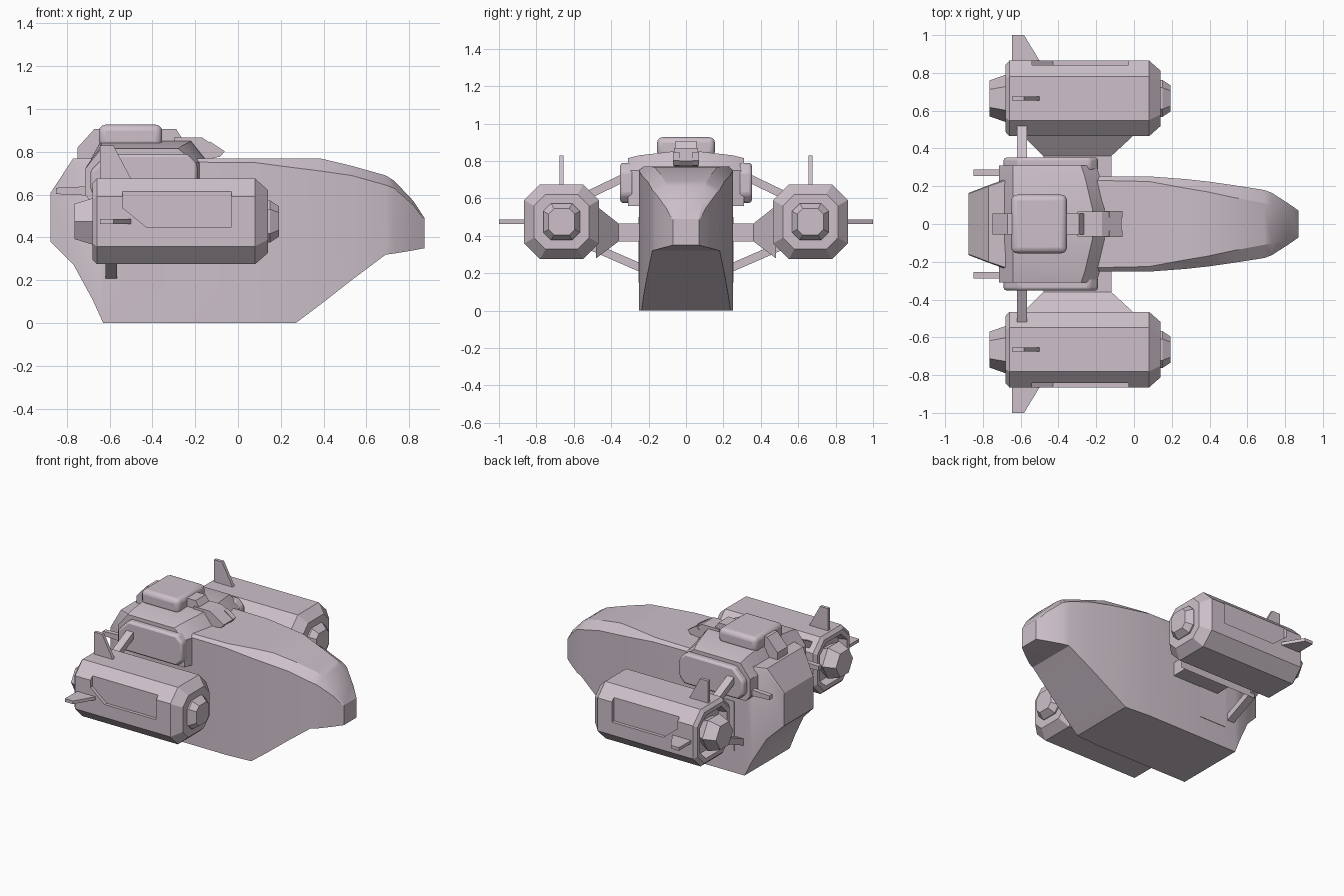
import bpy, bmesh, math
from mathutils import Vector

if "Cube" in bpy.data.objects:
    bpy.data.objects.remove(bpy.data.objects["Cube"], do_unlink=True)

paint = bpy.data.materials.new("pale_mauve_grey")
paint.use_nodes = True
COLOUR = (0.61, 0.53, 0.59, 1)
paint.diffuse_color = COLOUR
paint.node_tree.nodes["Principled BSDF"].inputs["Base Color"].default_value = COLOUR


def finish(name, bm, smooth=True, bevel=0, segments=2):
    bmesh.ops.recalc_face_normals(bm, faces=bm.faces)
    mesh = bpy.data.meshes.new(name)
    bm.to_mesh(mesh)
    bm.free()
    mesh.materials.append(paint)
    ob = bpy.data.objects.new(name, mesh)
    bpy.context.collection.objects.link(ob)
    if bevel:
        mod = ob.modifiers.new("bevel", 'BEVEL')
        mod.width, mod.segments = bevel, segments
        mod.limit_method = 'ANGLE'
    if smooth:
        bpy.ops.object.select_all(action='DESELECT')
        ob.select_set(True)
        bpy.context.view_layer.objects.active = ob
        bpy.ops.object.shade_smooth_by_angle(angle=math.radians(25))
    return ob


def loft(name, rings, **kw):
    """Skin a list of matching point rings and cap both ends."""
    bm = bmesh.new()
    loops = [[bm.verts.new(p) for p in ring] for ring in rings]
    n = len(loops[0])
    for a, b in zip(loops, loops[1:]):
        for i in range(n):
            j = (i + 1) % n
            bm.faces.new((a[i], a[j], b[j], b[i]))
    bm.faces.new(loops[0])
    bm.faces.new(loops[-1])
    bmesh.ops.remove_doubles(bm, verts=bm.verts, dist=0.0005)
    return finish(name, bm, **kw)


def side_plate(name, profile, y0, y1, **kw):
    """Extrude an (x, z) profile along y."""
    return loft(name, [[(x, y, z) for x, z in profile] for y in (y0, y1)], **kw)


def box(name, lo, hi, **kw):
    profile = [(lo[0], lo[2]), (hi[0], lo[2]), (hi[0], hi[2]), (lo[0], hi[2])]
    return side_plate(name, profile, lo[1], hi[1], **kw)


def octagon(x, h, y, z=0.475, cut=0.42):
    c = h * (1 - cut)
    pts = [(h, -c), (h, c), (c, h), (-c, h), (-h, c), (-h, -c), (-c, -h), (c, -h)]
    return [(x, y + a, z + b) for a, b in pts]


# Hull: x, half width, bottom, shoulder height, top half width, top
stations = [
    (-.875, .165, .38, .60, .16, .61),
    (-.77, .205, .275, .755, .20, .77),
    (-.68, .238, .11, .755, .23, .77),
    (-.63, .25, 0, .755, .24, .77),
    (.08, .252, 0, .75, .225, .77),
    (.27, .238, 0, .725, .19, .77),
    (.39, .225, .09, .71, .17, .768),
    (.53, .205, .2, .69, .14, .735),
    (.69, .18, .32, .645, .11, .69),
    (.73, .165, .325, .63, .1, .665),
    (.82, .107, .34, .55, .085, .57),
    (.872, .07, .35, .48, .068, .49)]
loft("hull", [[(x, -w, b), (x, w, b), (x, w, s), (x, tw, t), (x, -tw, t), (x, -w, s)]
              for x, w, b, s, tw, t in stations])

# Cabin: crowned block with a bowed front
cabin = []
for y, z_top, front in ((-.31, .815, -.2), (-.25, .83, -.18), (-.08, .85, -.14),
                        (.08, .85, -.14), (.25, .83, -.18), (.31, .815, -.2)):
    cabin.append([(-.68, y, .56), (front, y, .56), (front, y, .75),
                  (front - .08, y, z_top), (-.64, y, z_top), (-.715, y, .72), (-.715, y, .6)])
loft("cabin", cabin)

# Roof dome, spine band and sighting arm
box("roof_dome", (-.65, -.155, .82), (-.355, .155, .927), bevel=.03, segments=3)
side_plate("spine_band", [(-.75, .76), (-.75, .82), (-.67, .908), (-.29, .908),
                          (-.265, .87), (-.265, .8)], -.056, .056)
side_plate("front_arm", [(-.3, .8), (-.3, .868), (-.17, .868), (-.065, .8),
                         (-.085, .778), (-.16, .76)], -.065, .065)
for s in (-1, 1):
    side_plate("arm_tip_rail", [(-.15, .825), (-.13, .848), (-.062, .803), (-.085, .775)],
               s * .035, s * .07, smooth=False)

pod_profile = [(-.69, .62), (-.65, .575), (-.23, .575), (-.19, .62),
               (-.19, .745), (-.235, .79), (-.61, .79), (-.69, .71)]
recess = [(-.54, .66), (-.54, .54), (-.43, .45), (-.03, .45), (-.03, .66)]

for s, side in ((-1, "right"), (1, "left")):
    cy = s * .665

    # Cabin side pods, rear rods and hull panel
    side_plate(side + "_cabin_pod", pod_profile, s * .28, s * .352, bevel=.015)
    side_plate(side + "_rear_rod", [(-.85, .603), (-.85, .632), (-.68, .64), (-.68, .595)],
               s * .255, s * .288, smooth=False)
    box(side + "_hull_panel", (-.55, s * .24, .15), (-.34, s * .254, .5), smooth=False)

    # Engine nacelle with a hollow rear rim
    nacelle = loft(side + "_nacelle", [octagon(x, h, cy) for x, h in (
        (-.62, .14), (-.68, .15), (-.68, .178), (-.66, .2), (.08, .2), (.14, .147))])
    cutter = side_plate(side + "_recess_cutter", recess, s * .842, s * .95, smooth=False)
    cutter.hide_render = True
    cutter.hide_viewport = True
    cutter.display_type = 'WIRE'
    cut = nacelle.modifiers.new("recess", 'BOOLEAN')
    cut.operation, cut.object, cut.solver = 'DIFFERENCE', cutter, 'EXACT'
    loft(side + "_front_hub", [octagon(x, h, cy) for x, h in (
        (.1, .098), (.15, .098), (.192, .07))], smooth=False)

    # Six-sided exhaust cone
    cone = []
    for x, r in ((-.61, .085), (-.68, .125), (-.765, .095)):
        cone.append([(x, cy + r * math.cos(k * math.pi / 3), .475 + r * math.sin(k * math.pi / 3))
                     for k in range(6)])
    loft(side + "_exhaust", cone, smooth=False)

    # Upright and outward fins
    for name, outward in (("_top_fin", Vector((0, 0, 1))), ("_side_fin", Vector((0, s, 0)))):
        across = Vector((0, 1, 0)) if outward.z else Vector((0, 0, 1))
        centre = Vector((0, cy, .475))
        rings = []
        for t in (-.011, .011):
            rings.append([centre + Vector((x, 0, 0)) + outward * d + across * t
                          for x, d in ((-.645, .18), (-.5, .18), (-.5, .2),
                                       (-.582, .335 if not outward.z else .355),
                                       (-.645, .335 if not outward.z else .355))])
        loft(side + name, rings, smooth=False)

    # Flared pylon
    pylon = []
    for y, x0, x1, z0, z1 in ((.22, -.48, -.12, .37, .465), (.36, -.48, -.12, .37, .465),
                              (.48, -.6, .01, .28, .56)):
        pylon.append([(x0, s * y, z0), (x1, s * y, z0), (x1, s * y, z1), (x0, s * y, z1)])
    loft(side + "_pylon", pylon, smooth=False)

    # Slanted braces above and below the pylon
    for name, (ya, za), (yb, zb) in (("_upper_brace", (.27, .74), (.52, .62)),
                                     ("_lower_brace", (.21, .215), (.52, .35))):
        rings = [[(-.62, s * y, z - .024), (-.566, s * y, z - .024),
                  (-.566, s * y, z + .024), (-.62, s * y, z + .024)]
                 for y, z in ((ya, za), (yb, zb))]
        loft(side + name, rings, smooth=False)
